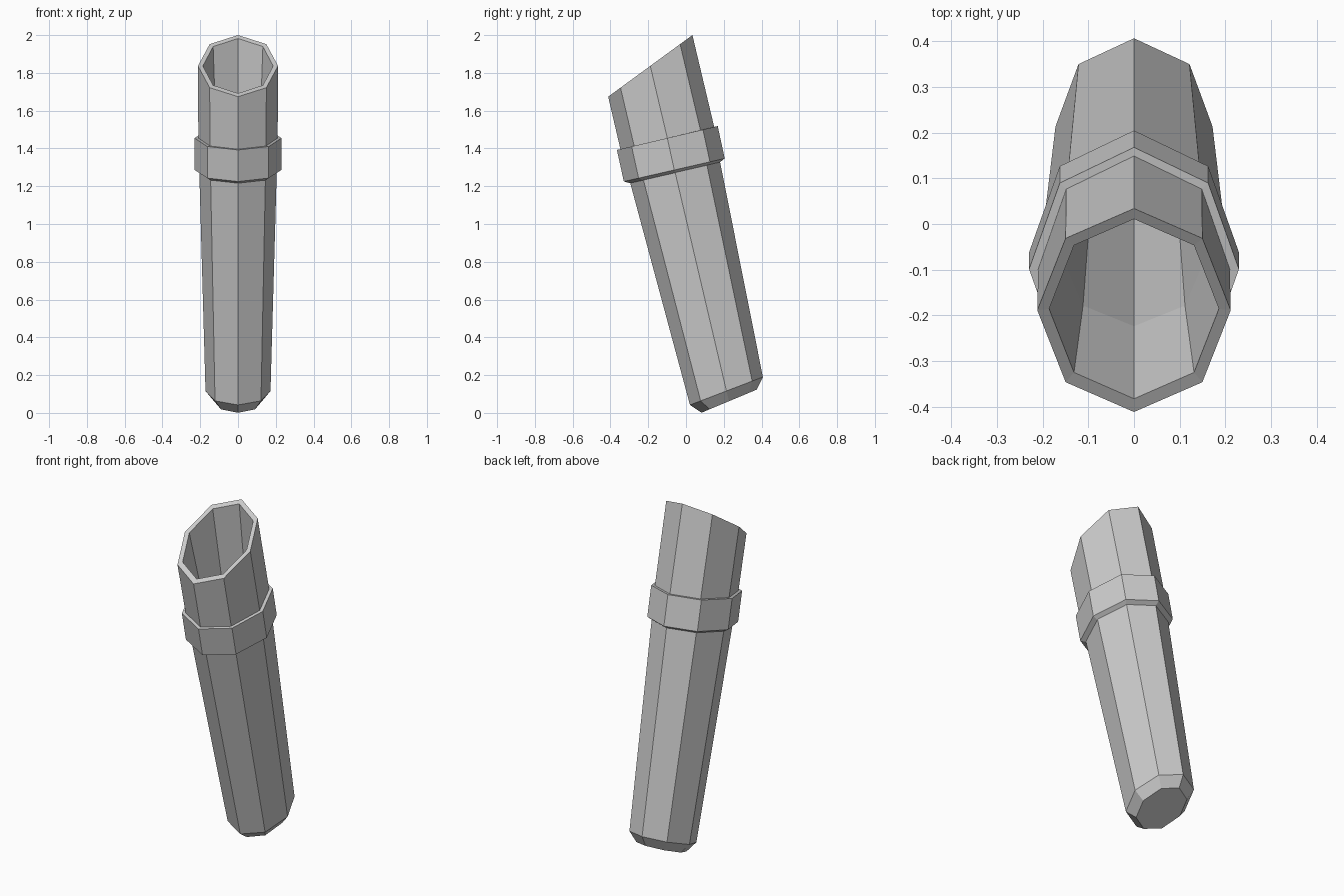
import bpy, bmesh
from math import sin, cos, pi

if "Cube" in bpy.data.objects:
    bpy.data.objects.remove(bpy.data.objects["Cube"])

SIDES = 8


def loft(name, rings, cap_start=False, cap_end=False):
    """Skin tilted elliptical octagons: (centre y, centre z, half x, half y, half z)."""
    bm = bmesh.new()
    loops = []
    for cy, cz, hx, hy, hz in rings:
        loops.append([bm.verts.new((hx * sin(a), cy + hy * cos(a), cz + hz * cos(a)))
                      for a in (2 * pi * i / SIDES for i in range(SIDES))])
    for lo, hi in zip(loops, loops[1:]):
        for i in range(SIDES):
            j = (i + 1) % SIDES
            bm.faces.new((lo[j], lo[i], hi[i], hi[j]))
    if cap_start:
        bm.faces.new(loops[0])
    if cap_end:
        bm.faces.new(loops[-1][::-1])
    bmesh.ops.recalc_face_normals(bm, faces=bm.faces)
    mesh = bpy.data.meshes.new(name)
    bm.to_mesh(mesh)
    bm.free()
    obj = bpy.data.objects.new(name, mesh)
    bpy.context.collection.objects.link(obj)
    return obj


# Tapered leaning tube: up the outside, over the slanted rim, down the inside
loft("tube", [
    (0.228, 0.062, 0.127, 0.146, 0.061),    # bottom cap
    (0.214, 0.116, 0.172, 0.193, 0.074),    # bottom bevel
    (-0.058, 1.275, 0.205, 0.238, 0.055),   # under the collar
    (-0.099, 1.455, 0.210, 0.248, 0.060),   # above the collar
    (-0.189, 1.837, 0.212, 0.223, 0.163),   # outer rim
    (-0.186, 1.837, 0.186, 0.197, 0.145),   # inner rim
    (-0.070, 1.330, 0.158, 0.154, 0.037),   # inner narrowing
    (0.205, 0.165, 0.128, 0.146, 0.056),    # inner floor
], cap_start=True, cap_end=True)

# Raised band around the tube
loft("collar", [
    (-0.060, 1.270, 0.203, 0.236, 0.054),
    (-0.062, 1.286, 0.230, 0.267, 0.061),
    (-0.099, 1.455, 0.230, 0.267, 0.063),
    (-0.099, 1.455, 0.208, 0.246, 0.059),
])
